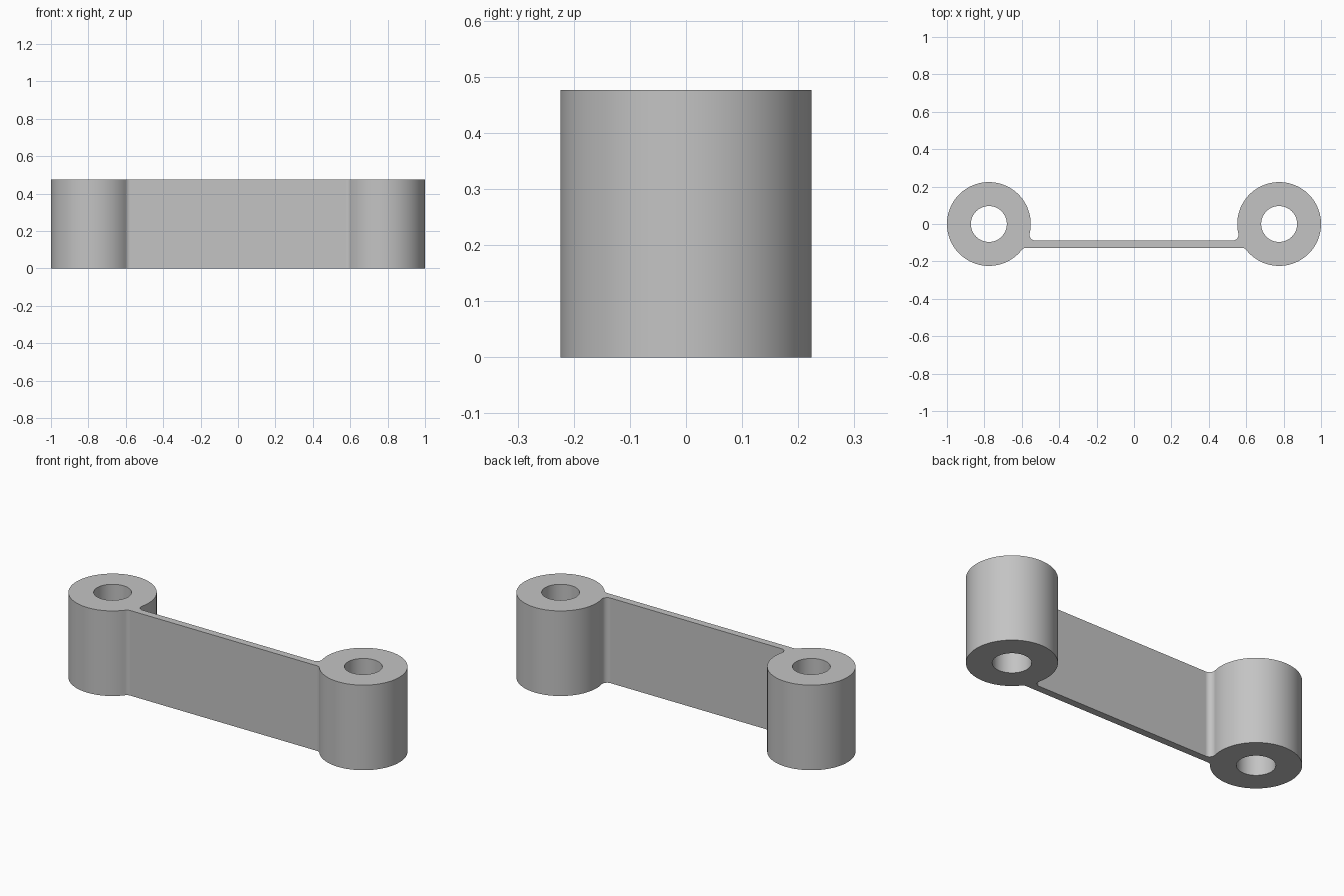
import bpy
import bmesh
from math import atan2, cos, sin, sqrt, pi, radians

cube = bpy.data.objects.get("Cube")
if cube:
    bpy.data.objects.remove(cube, do_unlink=True)

HEIGHT = 0.476
BOSS_X, BOSS_R, HOLE_R = 0.776, 0.224, 0.096
WEB_FRONT, WEB_BACK = -0.128, -0.088
FILLET = 0.03


def arc(cx, cy, r, start, end, steps):
    """Points along an arc, both ends included."""
    angles = [start + (end - start) * i / steps for i in range(steps + 1)]
    return [(cx + r * cos(a), cy + r * sin(a)) for a in angles]


def fillet_centre(y):
    """Centre of a fillet touching the boss, and its angle to the boss."""
    dx = sqrt((BOSS_R + FILLET) ** 2 - y ** 2)
    return BOSS_X - dx, atan2(-y, dx)


# Outline of the right half: front fillet, boss, back fillet
front_y, back_y = WEB_FRONT - FILLET, WEB_BACK + FILLET
front_x, front_a = fillet_centre(front_y)
back_x, back_a = fillet_centre(back_y)
half = arc(front_x, front_y, FILLET, pi / 2, front_a, 8)
half += arc(BOSS_X, 0, BOSS_R, front_a - pi, back_a + pi, 90)[1:-1]
half += arc(back_x, back_y, FILLET, back_a, -pi / 2, 10)
outline = half + [(-x, y) for x, y in reversed(half)]

# Holes through the two bosses
loops = [outline]
for side in (-1, 1):
    loops.append(arc(side * BOSS_X, 0, HOLE_R, 0, 2 * pi, 64)[:-1])

# Fill the section and raise it to full height
bm = bmesh.new()
edges = []
for loop in loops:
    verts = [bm.verts.new((x, y, 0)) for x, y in loop]
    edges += [bm.edges.new((v, verts[i - 1])) for i, v in enumerate(verts)]
bmesh.ops.triangle_fill(bm, edges=edges, use_beauty=True)
raised = bmesh.ops.extrude_face_region(bm, geom=bm.faces[:], use_keep_orig=True)
top = [g for g in raised["geom"] if isinstance(g, bmesh.types.BMVert)]
bmesh.ops.translate(bm, verts=top, vec=(0, 0, HEIGHT))
bmesh.ops.recalc_face_normals(bm, faces=bm.faces[:])

mesh = bpy.data.meshes.new("link_arm")
bm.to_mesh(mesh)
bm.free()
link = bpy.data.objects.new("link_arm", mesh)
bpy.context.collection.objects.link(link)

# Plain grey material
grey = bpy.data.materials.new("light_grey")
grey.use_nodes = True
colour = (0.55, 0.55, 0.55, 1)
grey.diffuse_color = colour
grey.node_tree.nodes["Principled BSDF"].inputs["Base Color"].default_value = colour
mesh.materials.append(grey)

# Smooth round walls, crisp rims, flat web
bpy.ops.object.select_all(action="DESELECT")
link.select_set(True)
bpy.context.view_layer.objects.active = link
bpy.ops.object.shade_smooth_by_angle(angle=radians(30))
weighted = link.modifiers.new("flat_web", "WEIGHTED_NORMAL")
weighted.keep_sharp = True
